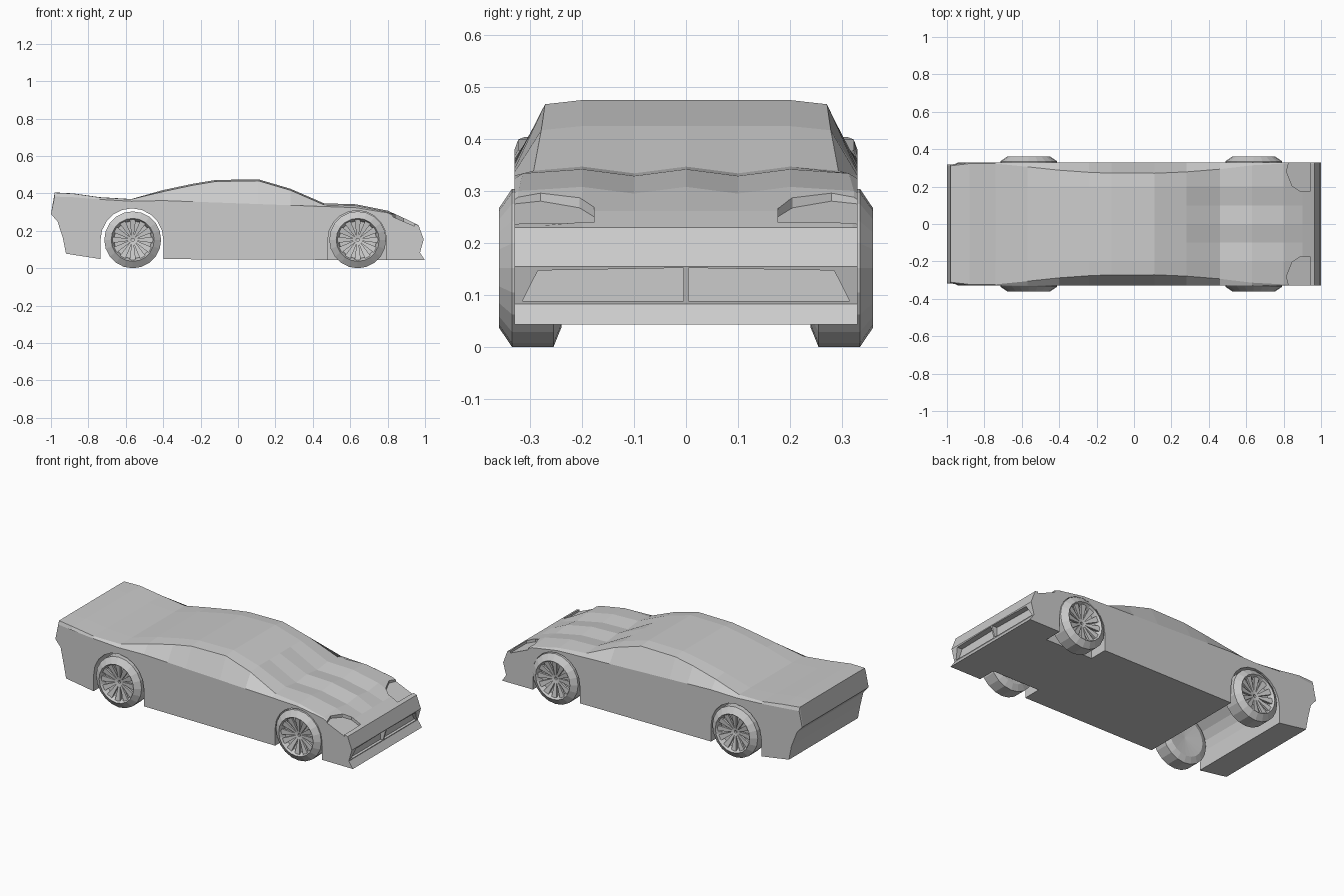
import bpy, bmesh
from math import sin, cos, pi
from mathutils import Vector, Matrix

if "Cube" in bpy.data.objects:
    bpy.data.objects.remove(bpy.data.objects["Cube"])


def finish(name, bm):
    bmesh.ops.recalc_face_normals(bm, faces=bm.faces)
    me = bpy.data.meshes.new(name)
    bm.to_mesh(me)
    bm.free()
    ob = bpy.data.objects.new(name, me)
    bpy.context.collection.objects.link(ob)
    return ob


def add_prism(bm, low, high):
    low = [bm.verts.new(p) for p in low]
    high = [bm.verts.new(p) for p in high]
    bm.faces.new(low)
    bm.faces.new(high)
    for i in range(len(low)):
        bm.faces.new((low[i - 1], low[i], high[i], high[i - 1]))


def cut(target, points, offset):
    bm = bmesh.new()
    add_prism(bm, points, [Vector(p) + Vector(offset) for p in points])
    cutter = finish("cutter", bm)
    mod = target.modifiers.new("cut", 'BOOLEAN')
    mod.solver = 'EXACT'
    mod.object = cutter
    bpy.context.view_layer.objects.active = target
    bpy.ops.object.modifier_apply(modifier=mod.name)
    bpy.data.objects.remove(cutter)


# Body shell: upper side profile (x, z), then nose, floor and tail
upper = [(-.98, .405), (-.88, .4), (-.74, .38), (-.57, .37), (-.4, .418), (-.24, .452),
         (-.12, .472), (.11, .475), (.28, .425), (.46, .347), (.63, .342), (.8, .308), (.9, .262)]
lower = [(.965, .23), (.993, .155), (.973, .083), (1, .043), (-.74, .05),
         (-.92, .078), (-.937, .165), (-.965, .25), (-1, .29)]


def section(x, z, is_upper):
    side = .318 if x < -.95 else .33
    shoulder, edge, belt, valley = side - .01, z, z, z
    if is_upper:
        # cabin leans inward in a smooth bulge, hood has two valleys
        shoulder = min(side - .007, .27 + .11 * x * x)
        edge = z - (.008 if x > -.5 else .001)
        belt = min(z - .012, .347 - .037 * x)
        valley = z - (.013 if .4 < x < .85 else 0)
    half = [(.1, valley), (.2, z), (shoulder, edge), (side, belt)]
    return [(x, -y, h) for y, h in reversed(half)] + [(x, 0, z)] + [(x, y, h) for y, h in half]


bm = bmesh.new()
rows = [[bm.verts.new(p) for p in section(x, z, part is upper)]
        for part in (upper, lower) for x, z in part]
for a, b in zip(rows, rows[1:] + rows[:1]):
    for i in range(8):
        bm.faces.new((a[i], a[i + 1], b[i + 1], b[i]))
for k in (0, 8):
    bm.faces.new([r[k] for r in rows])
body = finish("car_body", bm)


# Wheel arches: the rear tunnel runs across, front wells are shallow
def cut_arch(cx, r, y, depth):
    pts = [(cx + r * cos(pi * i / 10), y, .152 + r * sin(pi * i / 10)) for i in range(11)]
    cut(body, pts + [(cx - r, y, -.1), (cx + r, y, -.1)], (0, depth, 0))


cut_arch(-.567, .168, -.5, 1)
lamp = [(.83, .34), (.815, .28), (.845, .205), (.885, .177), (.945, .177), (.945, .34)]
grille = [(.005, .088), (.315, .088), (.285, .147), (.005, .152)]
for s in (-1, 1):
    cut_arch(.637, .157, s * .22, s * .3)
    # Headlight recesses and split front grille
    cut(body, [(x, s * y, .631 - .43 * x) for x, y in lamp], (0, 0, .15))
    cut(body, [(.958, s * y, z) for y, z in grille], (.1, 0, 0))

# Wheels: faceted tyre with a dished rim, turned around its axle
tyre = [(0, .25), (.115, .24), (.152, .255), (.152, .335),
        (.115, .36), (.107, .345), (.1, .325), (0, .315)]


def build_wheel(name, cx, s):
    hub = Matrix.Translation((cx, 0, .152))
    bm = bmesh.new()
    verts = [bm.verts.new(hub @ Vector((r, s * y, 0))) for r, y in tyre]
    edges = [bm.edges.new(pair) for pair in zip(verts, verts[1:])]
    bmesh.ops.spin(bm, geom=verts + edges, cent=(cx, 0, .152), axis=(0, 1, 0),
                   angle=2 * pi, steps=20, use_duplicate=False)
    bmesh.ops.remove_doubles(bm, verts=bm.verts, dist=.0005)
    finish(name + "_tyre", bm)

    # Tapered spokes rising from hub to rim edge
    bm = bmesh.new()
    for k in range(12):
        turn = hub @ Matrix.Rotation(pi * k / 6, 4, 'Y')
        front, back = [[turn @ Vector((r, s * (y - d), t * w))
                        for r, y, w, t in ((.008, .33, .004, -1), (.11, .348, .017, -1),
                                           (.11, .348, .017, 1), (.008, .33, .004, 1))]
                       for d in (0, .012)]
        add_prism(bm, front, back)
    finish(name + "_spokes", bm)


for end, cx in (("rear", -.563), ("front", .64)):
    for side, s in (("right", -1), ("left", 1)):
        build_wheel(f"{end}_{side}_wheel", cx, s)
